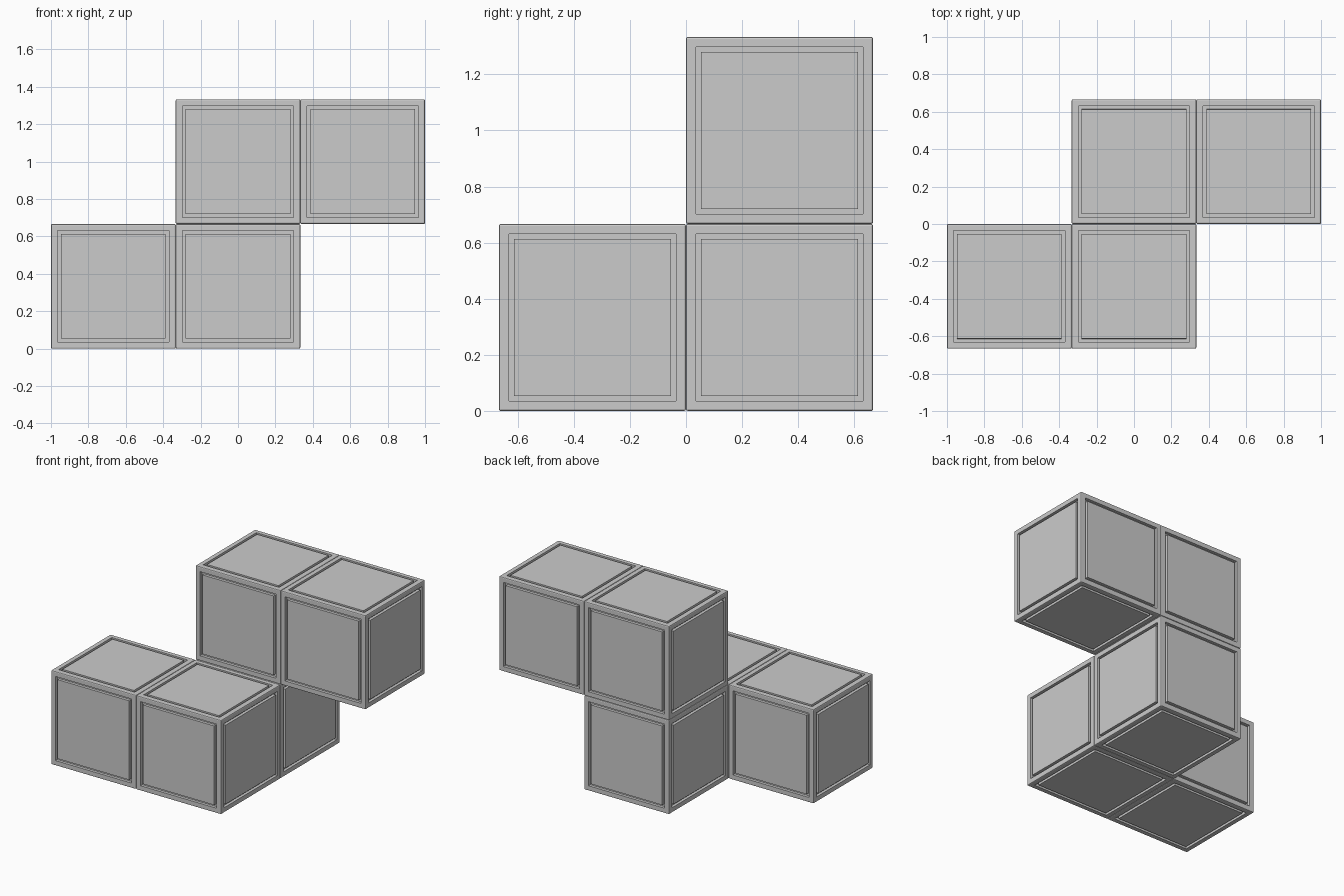
import bpy, bmesh

if "Cube" in bpy.data.objects:
    bpy.data.objects.remove(bpy.data.objects["Cube"])

S = 2 / 3          # cube pitch
RIM, GROOVE, DEPTH = 0.047, 0.025, 0.02


def panelled_cube(name, cell):
    bm = bmesh.new()
    bmesh.ops.create_cube(bm, size=S)
    # softened outer edges
    bmesh.ops.bevel(bm, geom=bm.edges[:], offset=0.007, segments=2,
                    profile=0.5, affect='EDGES')
    sides = sorted(bm.faces, key=lambda f: -f.calc_area())[:6]
    # rim, groove and raised centre panel on each side
    for f in sides:
        n = f.normal.copy()
        bmesh.ops.inset_individual(bm, faces=[f], thickness=RIM - 0.007)
        bmesh.ops.inset_individual(bm, faces=[f], thickness=0.0002, depth=-DEPTH)
        bmesh.ops.inset_individual(bm, faces=[f], thickness=GROOVE)
        bmesh.ops.inset_individual(bm, faces=[f], thickness=0.0002, depth=DEPTH)
    me = bpy.data.meshes.new(name)
    bm.to_mesh(me)
    bm.free()
    ob = bpy.data.objects.new(name, me)
    ob.location = [c * S for c in cell]
    bpy.context.collection.objects.link(ob)


# stepped chain of blocks
CELLS = {
    "lower_left_block": (-1, -0.5, 0.5),
    "lower_front_block": (0, -0.5, 0.5),
    "lower_back_block": (0, 0.5, 0.5),
    "upper_middle_block": (0, 0.5, 1.5),
    "upper_right_block": (1, 0.5, 1.5),
}
for name, cell in CELLS.items():
    panelled_cube(name, cell)
